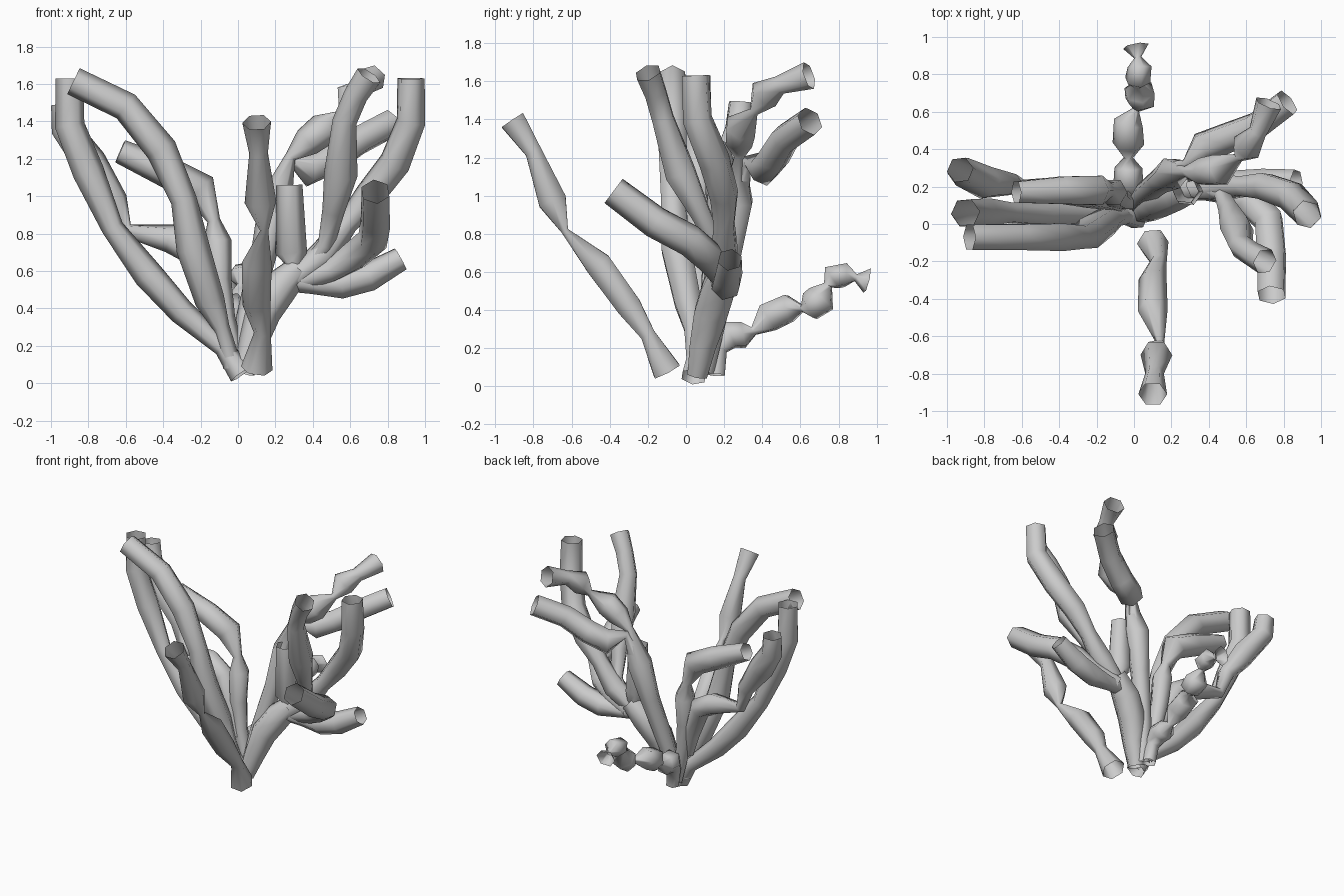
import bpy, bmesh, math
from mathutils import Vector


def branch(name, pts, sides=6):
    """Open-ended six-sided tube through (x, y, z, radius) points."""
    bm = bmesh.new()
    P = [Vector(p[:3]) for p in pts]
    rings, side = [], Vector((1, 0, 0))
    for i, p in enumerate(P):
        a = (p - P[i - 1]).normalized() if i else Vector()
        b = (P[i + 1] - p).normalized() if i < len(P) - 1 else Vector()
        t = (a + b).normalized()
        side = side - t * side.dot(t)
        if side.length < 0.1:
            side = Vector((0, 1, 0)) - t * t.y
        side.normalize()
        up = t.cross(side)
        ring = []
        for k in range(sides):
            w = 2 * math.pi * k / sides
            ring.append(bm.verts.new(p + (side * math.cos(w) + up * math.sin(w)) * pts[i][3]))
        rings.append(ring)
    for r, s in zip(rings, rings[1:]):
        for k in range(sides):
            n = (k + 1) % sides
            bm.faces.new((r[k], r[n], s[n], s[k]))
    me = bpy.data.meshes.new(name)
    bm.to_mesh(me)
    bm.free()
    ob = bpy.data.objects.new(name, me)
    bpy.context.collection.objects.link(ob)
    bpy.context.view_layer.objects.active = ob
    ob.select_set(True)
    bpy.ops.object.shade_smooth_by_angle(angle=math.radians(85))
    ob.select_set(False)


# Left side branches
branch("left_outer_branch", [
    (.02, .04, .05, .07), (-.08, .06, .19, .05), (-.3, .06, .38, .07), (-.48, .06, .58, .08),
    (-.67, .06, .83, .06), (-.8, .06, 1.13, .085), (-.9, .06, 1.38, .08), (-.9, .06, 1.63, .075)])
branch("left_front_branch", [
    (-.03, .05, .09, .05), (-.09, .03, .3, .045), (-.15, .01, .44, .08), (-.24, -.05, .72, .09),
    (-.29, -.07, .98, .07), (-.41, -.07, 1.25, .085), (-.6, -.07, 1.48, .08), (-.88, -.07, 1.615, .077)])
branch("left_inner_branch", [
    (0, .12, .08, .05), (-.07, .13, .35, .055), (-.1, .15, .55, .065), (-.11, .17, .76, .075),
    (-.13, .18, .87, .035), (-.2, .18, 1.04, .09), (-.38, .18, 1.13, .085), (-.63, .17, 1.24, .065)])
branch("left_back_branch", [
    (-.09, .1, .3, .04), (-.14, .13, .47, .06), (-.23, .16, .7, .08), (-.36, .18, .775, .08),
    (-.6, .2, .82, .04), (-.65, .21, .98, .06), (-.79, .22, 1.18, .09), (-.92, .28, 1.36, .08),
    (-.93, .29, 1.49, .07)])

# Front and back branches
branch("front_branch", [
    (.1, -.1, .08, .085), (.13, -.2, .27, .045), (.1, -.3, .42, .075), (.1, -.46, .64, .08),
    (.14, -.635, .815, .022), (.12, -.7, .97, .085), (.11, -.8, 1.23, .05), (.1, -.91, 1.395, .077)])
branch("back_branch", [
    (0, .16, .06, .05), (-.02, .17, .2, .055), (-.03, .23, .27, .08), (-.03, .3, .27, .075),
    (-.03, .355, .29, .025), (-.03, .43, .36, .085), (-.03, .54, .41, .08), (.01, .61, .41, .02),
    (.03, .65, .42, .08), (.03, .71, .46, .085), (.02, .745, .53, .025), (.02, .77, .57, .07),
    (.03, .84, .585, .065), (.02, .89, .57, .02), (.01, .95, .555, .07)])

# Right trunk and the branches leaving it
branch("right_trunk", [
    (.03, .06, .06, .06), (.08, .09, .22, .08), (.13, .13, .38, .1), (.22, .17, .51, .1),
    (.33, .2, .62, .07)])
branch("right_outer_branch", [
    (.3, .18, .56, .06), (.46, .2, .69, .08), (.58, .2, .85, .06), (.7, .2, 1.0, .08),
    (.84, .15, 1.18, .085), (.925, .06, 1.4, .08), (.925, .05, 1.63, .075)])
branch("right_high_branch", [
    (.36, .2, .6, .05), (.47, .16, .74, .045), (.51, .07, .92, .06), (.55, -.03, 1.12, .09),
    (.57, -.12, 1.4, .065), (.63, -.16, 1.54, .065), (.7, -.2, 1.645, .072)])
branch("right_front_branch", [
    (.33, .2, .55, .065), (.5, .17, .6, .065), (.62, .12, .68, .085), (.72, .02, .765, .085),
    (.735, -.16, .86, .085), (.735, -.38, 1.025, .08)])
branch("right_low_branch", [
    (.25, .18, .55, .06), (.4, .2, .53, .055), (.55, .21, .53, .08), (.7, .22, .57, .08),
    (.87, .23, .665, .065)])
branch("right_stub_branch", [
    (.24, .17, .52, .05), (.3, .19, .63, .05), (.285, .18, .7, .085), (.275, .18, 1.06, .07)])

# Branches reaching to the back right
branch("back_right_high_branch", [
    (.01, .1, .08, .055), (.05, .16, .35, .06), (.14, .23, .7, .07), (.2, .27, .97, .09),
    (.28, .28, 1.21, .03), (.37, .28, 1.29, .08), (.46, .29, 1.36, .09), (.56, .355, 1.44, .025),
    (.6, .41, 1.53, .085), (.66, .49, 1.58, .05), (.72, .645, 1.63, .075)])
branch("back_right_low_branch", [
    (.22, .28, 1.02, .06), (.28, .32, 1.18, .03), (.37, .41, 1.14, .09),
    (.5, .46, 1.2, .085), (.65, .52, 1.3, .08), (.82, .65, 1.39, .078)])
